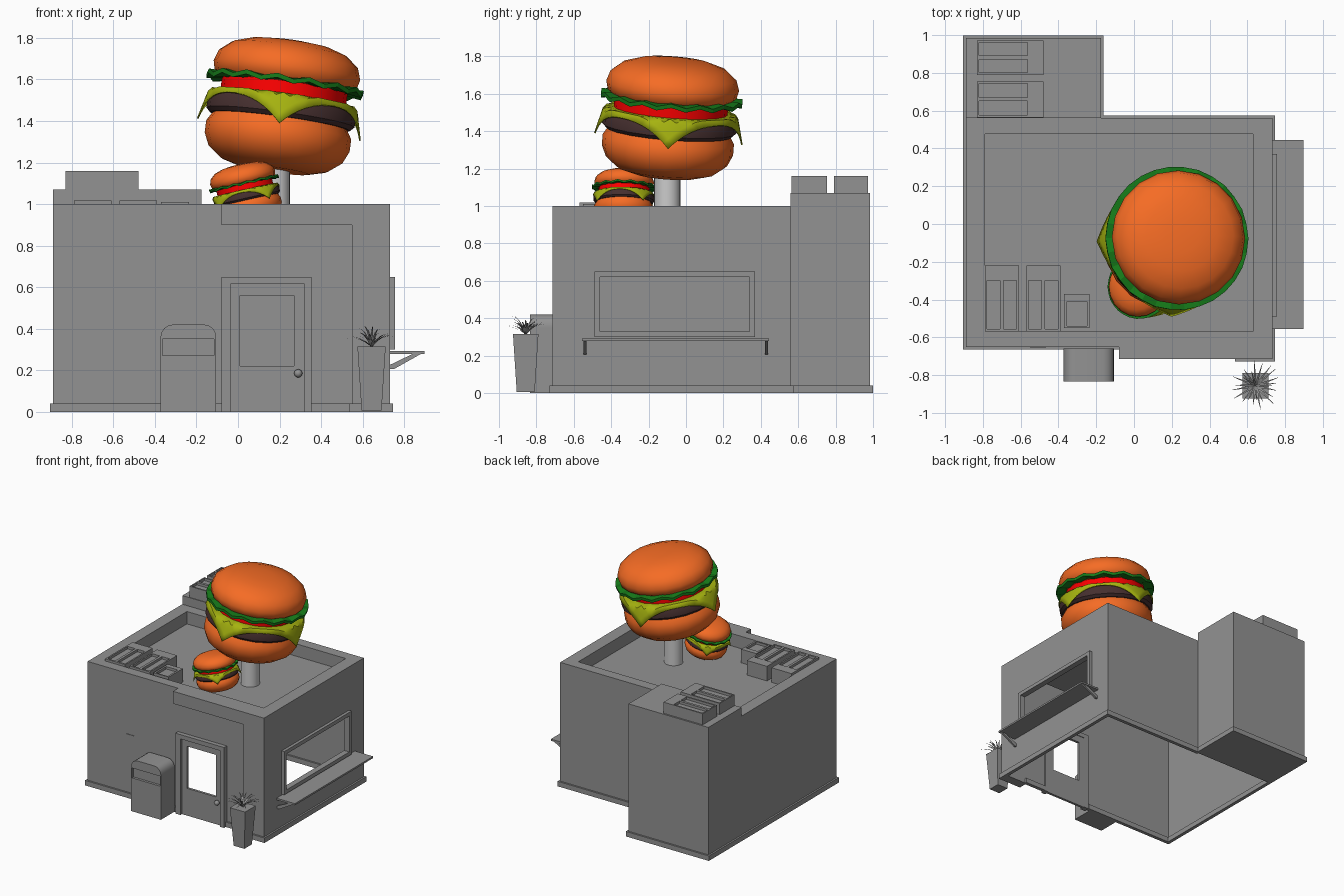
import bpy, bmesh, random
from math import sin, cos, pi, radians
from mathutils import Vector, Matrix

if "Cube" in bpy.data.objects:
    bpy.data.objects.remove(bpy.data.objects["Cube"])

random.seed(4)


def material(name, rgb):
    m = bpy.data.materials.new(name)
    m.diffuse_color = (*rgb, 1)
    m.use_nodes = True
    m.node_tree.nodes["Principled BSDF"].inputs["Base Color"].default_value = m.diffuse_color
    return m


GREY = material("dark_grey", (0.29, 0.29, 0.29))
POLE = material("light_grey", (0.8, 0.8, 0.8))
BUN = material("bun", (0.92, 0.15, 0.018))
MEAT = material("meat", (0.06, 0.028, 0.028))
CHEESE = material("cheese", (0.38, 0.45, 0.005))
TOMATO = material("tomato", (1.0, 0.0, 0.0))
LEAF = material("lettuce", (0.008, 0.2, 0.01))


def finish(name, bm, mat=GREY, smooth=False, matrix=None, recalc=True):
    if recalc:
        bmesh.ops.recalc_face_normals(bm, faces=bm.faces)
    me = bpy.data.meshes.new(name)
    bm.to_mesh(me)
    bm.free()
    ob = bpy.data.objects.new(name, me)
    bpy.context.collection.objects.link(ob)
    if matrix:
        ob.matrix_world = matrix
    me.materials.append(mat)
    if smooth:
        bpy.ops.object.select_all(action='DESELECT')
        ob.select_set(True)
        bpy.context.view_layer.objects.active = ob
        bpy.ops.object.shade_smooth_by_angle(angle=radians(40))
    return ob


def boxes(name, spans):
    """Each span is (x0, x1, y0, y1, z0, z1)."""
    bm = bmesh.new()
    for x0, x1, y0, y1, z0, z1 in spans:
        m = Matrix.Translation(((x0 + x1) / 2, (y0 + y1) / 2, (z0 + z1) / 2)) \
            @ Matrix.Diagonal((x1 - x0, y1 - y0, z1 - z0, 1))
        bmesh.ops.create_cube(bm, size=1, matrix=m)
    return finish(name, bm)


def prism(bm, profile, y0, y1):
    """Extrude an x-z outline along y."""
    front, back = [[bm.verts.new((x, y, z)) for x, z in profile] for y in (y0, y1)]
    bm.faces.new(front)
    bm.faces.new(back[::-1])
    for i in range(len(profile)):
        j = (i + 1) % len(profile)
        bm.faces.new((front[i], front[j], back[j], back[i]))


def ring(outer, inner):
    """Up to four rectangles (u0, u1, v0, v1) between two nested rectangles."""
    a, b, c, d = outer
    e, f, g, h = inner
    return [r for r in [(a, e, c, d), (f, b, c, d), (e, f, c, g), (e, f, h, d)]
            if r[1] - r[0] > 1e-4 and r[3] - r[2] > 1e-4]


def quad(bm, *pts):
    bm.faces.new([bm.verts.new(p) for p in pts])


def lathe(name, profile, mat, matrix, sides=20):
    bm = bmesh.new()
    vs = [bm.verts.new((r, 0, z)) for r, z in profile]
    es = [bm.edges.new(p) for p in zip(vs, vs[1:])]
    bmesh.ops.spin(bm, geom=vs + es, cent=(0, 0, 0), axis=(0, 0, 1),
                   angle=2 * pi, steps=sides, use_duplicate=False)
    bmesh.ops.remove_doubles(bm, verts=bm.verts, dist=1e-5)
    return finish(name, bm, mat, True, matrix)


# Building shell: open-bottomed sheet walls, parapet and sunken roof
X0, X1, Y0, Y1 = -0.89, 0.733, -0.65, 0.56
DOOR = (-0.036, 0.32, 0.0, 0.615)
WIN = (-0.46, 0.34, 0.33, 0.62)
IN = (-0.79, 0.63, -0.57, 0.476)
bm = bmesh.new()
for u0, u1, v0, v1 in ring((X0, X1, 0, 1), DOOR):
    quad(bm, (u0, Y0, v0), (u1, Y0, v0), (u1, Y0, v1), (u0, Y0, v1))
for u0, u1, v0, v1 in ring((Y0, Y1, 0, 1), WIN):
    quad(bm, (X1, u0, v0), (X1, u1, v0), (X1, u1, v1), (X1, u0, v1))
quad(bm, (X1, Y1, 0), (X0, Y1, 0), (X0, Y1, 1), (X1, Y1, 1))
quad(bm, (X0, Y1, 0), (X0, Y0, 0), (X0, Y0, 1), (X0, Y1, 1))
for u0, u1, v0, v1 in ring((X0, X1, Y0, Y1), IN):
    quad(bm, (u0, v0, 1), (u1, v0, 1), (u1, v1, 1), (u0, v1, 1))
a, b, c, d = IN
corners = [(a, c), (b, c), (b, d), (a, d)]
for p, q in zip(corners, corners[1:] + corners[:1]):
    quad(bm, (*q, 0.9), (*p, 0.9), (*p, 1), (*q, 1))
quad(bm, *[(*p, 0.9) for p in corners])
finish("building_shell", bm, recalc=False)

boxes("front_overhang", [(-0.08, X1, -0.715, Y0, 0.9, 1.0), (0.55, X1, -0.715, Y0, 0, 0.9)])
boxes("back_annex", [(X0, -0.175, Y1, 0.985, 0, 1.07)])

# Base trim following the footprint
t = 0.014
boxes("base_trim", [(x0, x1, y0, y1, 0, 0.04) for x0, x1, y0, y1 in [
    (X0 - t, X0 + t, Y0 - t, 0.985 + t), (X0, -0.08, Y0 - t, Y0 + t),
    (0.355, 0.55, Y0 - t, Y0 + t), (0.55 - t, X1 + t, -0.715 - t, Y0),
    (X1 - t, X1 + t, -0.715, Y1 + t), (-0.175, X1, Y1 - t, Y1 + t),
    (-0.175 - t, -0.175 + t, Y1, 0.985 + t), (X0, -0.175, 0.985 - t, 0.985 + t)]])

# Door with open glazing, frame and knob
boxes("door_frame", [(u0, u1, -0.685, -0.64, v0, v1)
                     for u0, u1, v0, v1 in ring((-0.08, 0.355, 0, 0.65), DOOR)])
boxes("door", [(u0, u1, -0.665, -0.645, v0, v1)
               for u0, u1, v0, v1 in ring(DOOR, (0.01, 0.27, 0.22, 0.56))])
bm = bmesh.new()
bmesh.ops.create_uvsphere(bm, u_segments=12, v_segments=8, radius=0.02,
                          matrix=Matrix.Translation((0.29, -0.685, 0.185)))
finish("door_knob", bm, smooth=True)
boxes("wall_plate", [(-0.55, -0.465, Y0 - 0.004, Y0, 0.46, 0.51)])

# Serving window with shelf and diagonal brackets
boxes("window_frame", [(0.71, 0.757, u0, u1, v0, v1)
                       for u0, u1, v0, v1 in ring((-0.49, 0.37, 0.30, 0.65), WIN)])
boxes("window_shelf", [(X1, 0.897, -0.555, 0.445, 0.278, 0.292)])
bm = bmesh.new()
for y in (-0.54, 0.43):
    prism(bm, [(0.73, 0.205), (0.75, 0.205), (0.88, 0.278), (0.84, 0.278), (0.73, 0.225)],
          y - 0.008, y + 0.008)
finish("shelf_brackets", bm)


# Roof units with recessed grille slots in the lid
def vent(x0, x1, y0, y1, z0, z1, slot, bar=None):
    spans = [(x0, x1, y0, y1, z0, z1 - 0.02)]
    spans += [(*r, z1 - 0.02, z1) for r in ring((x0, x1, y0, y1), slot)]
    return spans + ([(*bar, z1 - 0.02, z1)] if bar else [])


units = []
for y0, y1 in ((0.565, 0.755), (0.79, 0.972)):
    m = (y0 + y1) / 2
    units += vent(-0.83, -0.48, y0, y1, 1.07, 1.16, (-0.82, -0.565, y0 + 0.012, y1 - 0.012),
                  (-0.82, -0.565, m - 0.01, m + 0.01))
boxes("annex_vents", units)
units = []
for x in (-0.79, -0.57):
    units += vent(x, x + 0.18, -0.57, -0.22, 0.9, 1.018, (x + 0.012, x + 0.168, -0.555, -0.30),
                  (x + 0.08, x + 0.1, -0.555, -0.30))
units += vent(-0.37, -0.235, -0.55, -0.37, 0.9, 1.01, (-0.355, -0.25, -0.54, -0.41))
boxes("roof_vents", units)

# Litter bin with recessed slot and rounded lid
bx0, bx1, by0, by1 = -0.373, -0.105, -0.835, -0.66
boxes("bin_body", [(bx0, bx1, by0, by1, 0, 0.27), (bx0, bx1, by0 + 0.02, by1, 0.27, 0.35),
                   (bx0, bx0 + 0.01, by0, by1, 0.27, 0.35), (bx1 - 0.01, bx1, by0, by1, 0.27, 0.35)])
bm = bmesh.new()
prof = [(bx0, 0.35), (bx1, 0.35)]
for cx, start in ((bx1 - 0.06, 0), (bx0 + 0.06, pi / 2)):
    prof += [(cx + 0.06 * cos(start + i * pi / 8), 0.36 + 0.06 * sin(start + i * pi / 8)) for i in range(5)]
prism(bm, prof, by0, by1)
finish("bin_lid", bm, smooth=True)

# Potted plant with arching blades
PX, PY = 0.643, -0.857
bm = bmesh.new()
bmesh.ops.create_cone(bm, cap_ends=True, segments=4, radius1=0.048 * 2 ** 0.5, radius2=0.068 * 2 ** 0.5,
                      depth=0.31, matrix=Matrix.Translation((PX, PY, 0.16)) @ Matrix.Rotation(pi / 4, 4, 'Z'))
finish("plant_pot", bm)
bm = bmesh.new()
for i in range(24):
    a = i * 2.4
    reach = random.uniform(0.07, 0.142)
    lift = 0.155 - 0.7 * reach + random.uniform(-0.015, 0.01)
    pairs = []
    for k in range(5):
        s = k / 4
        r, w = reach * s, 0.007 * (1 - s) + 0.0008
        z = 0.315 + lift * (2 * s - (1 + 4 * (reach - 0.07)) * s * s)
        pairs.append([bm.verts.new((PX + r * cos(a) - e * w * sin(a),
                                    PY + r * sin(a) + e * w * cos(a), z)) for e in (-1, 1)])
    for p, q in zip(pairs, pairs[1:]):
        bm.faces.new((p[0], p[1], q[1], q[0]))
finish("plant_leaves", bm)

# Sign pole
lathe("sign_pole", [(0, 0.9), (0.07, 0.9), (0.07, 1.25), (0, 1.25)], POLE,
      Matrix.Translation((0.18, -0.10, 0)), 24)


# Burger: stacked layers tilted along an axis
def burger(name, base, axis, spin, scale):
    tilt = Vector((0, 0, 1)).rotation_difference(Vector(axis)).to_matrix().to_4x4()
    M = Matrix.Translation(base) @ tilt @ Matrix.Rotation(spin, 4, 'Z') @ Matrix.Scale(scale, 4)
    lathe(name + "_bottom_bun", [(0, 0), (.17, 0), (.26, .025), (.325, .075), (.352, .135),
                                 (.352, .195), (.325, .24), (0, .24)], BUN, M)
    lathe(name + "_patty", [(0, .235), (.34, .235), (.36, .255), (.36, .31), (.345, .33), (0, .33)], MEAT, M)
    lathe(name + "_tomato", [(0, .345), (.305, .345), (.305, .42), (0, .42)], TOMATO, M)
    lathe(name + "_top_bun", [(0, .41), (.31, .41), (.345, .44), (.356, .485), (.338, .54),
                              (.28, .588), (.19, .617), (.09, .628), (0, .63)], BUN, M)
    # Square cheese slice draped over the patty edge
    bm = bmesh.new()
    bmesh.ops.create_grid(bm, x_segments=16, y_segments=16, size=0.39, matrix=Matrix.Rotation(pi / 4, 4, 'Z'))
    for v in bm.verts:
        r = v.co.length
        over = max(0, r - 0.36)
        if over:
            v.co *= (0.36 + over * 0.2) / r
        v.co.z = 0.35 - over * 0.8
    ob = finish(name + "_cheese", bm, CHEESE, True, M)
    ob.modifiers.new("thickness", 'SOLIDIFY').thickness = 0.008
    # Zigzag lettuce ring
    bm = bmesh.new()
    n = 30
    rings = []
    for i in range(n):
        a, s = 2 * pi * i / n, (-1) ** i
        rings.append([bm.verts.new((r * cos(a), r * sin(a), z)) for r, z in
                      ((0.2, 0.42), (0.32, 0.42 + s * 0.005), (0.38, 0.416 + s * 0.01))])
    for i in range(n):
        p, q = rings[i], rings[(i + 1) % n]
        for k in (0, 1):
            bm.faces.new((p[k], p[k + 1], q[k + 1], q[k]))
    ob = finish(name + "_lettuce", bm, LEAF, matrix=M)
    mod = ob.modifiers.new("thickness", 'SOLIDIFY')
    mod.thickness, mod.offset = 0.022, 0


burger("big_burger", (0.17, -0.11, 1.165), (0.135, 0.08, 0.987), 0, 1)
burger("small_burger", (0.07, -0.335, 0.915), (-0.22, 0.02, 0.975), radians(36), 0.45)
